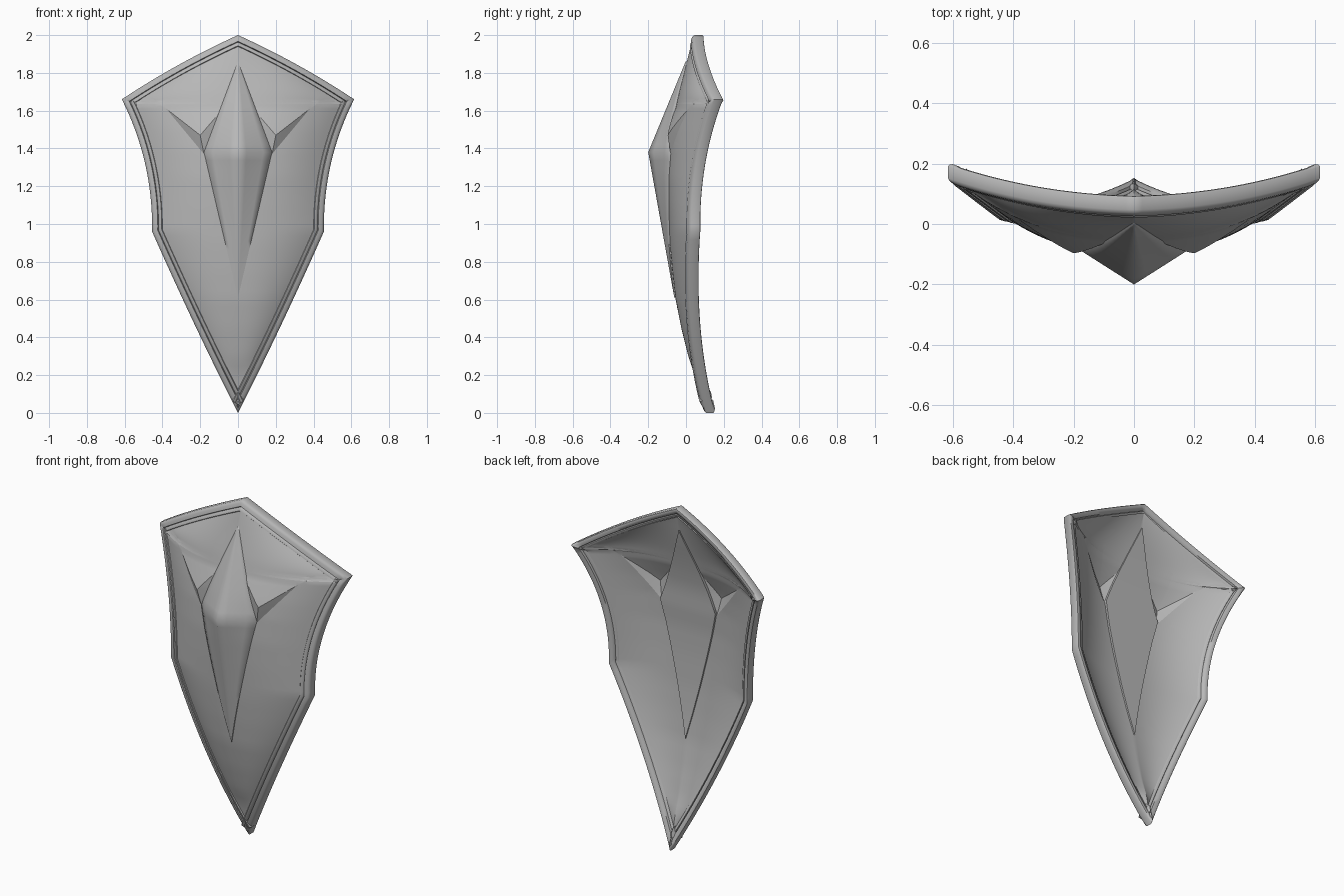
import bpy, bmesh
from mathutils import Vector

if "Cube" in bpy.data.objects:
    bpy.data.objects.remove(bpy.data.objects["Cube"])

grey = bpy.data.materials.new("steel_grey")
grey.diffuse_color = (0.48, 0.48, 0.48, 1)
grey.use_nodes = True
grey.node_tree.nodes["Principled BSDF"].inputs["Base Color"].default_value = grey.diffuse_color


def finish(name, bm, angle):
    bmesh.ops.recalc_face_normals(bm, faces=bm.faces)
    me = bpy.data.meshes.new(name)
    bm.to_mesh(me)
    bm.free()
    me.materials.append(grey)
    ob = bpy.data.objects.new(name, me)
    bpy.context.collection.objects.link(ob)
    bpy.context.view_layer.objects.active = ob
    ob.select_set(True)
    bpy.ops.object.shade_smooth_by_angle(angle=angle)
    ob.select_set(False)
    return ob


def interp(table, z):
    """Linear lookup in rows of (z, value...) sorted by falling z."""
    if z >= table[0][0]:
        return table[0][1:]
    for a, b in zip(table, table[1:]):
        if z >= b[0]:
            f = (a[0] - z) / max(a[0] - b[0], 1e-9)
            return tuple(p + (q - p) * f for p, q in zip(a[1:], b[1:]))
    return table[-1][1:]


# Right half of the outline: three bowed edges, each through start, middle, end
edges = [((0, .035, 2), (.315, .064, 1.842), (.615, .14, 1.66)),
         ((.615, .14, 1.66), (.492, .045, 1.32), (.455, .018, .96)),
         ((.455, .018, .96), (.226, .018, .46), (0, .095, 0))]
N = 24
half = []
for e in edges:
    a, m, b = map(Vector, e)
    for i in range(N):
        t = i / N
        half.append(a * (1 - t) * (1 - 2 * t) + m * 4 * t * (1 - t) + b * t * (2 * t - 1))
half.append(Vector(edges[-1][2]))
loop = half + [Vector((-p.x, p.y, p.z)) for p in half[-2:0:-1]]


def inset(d):
    """Outline moved inward by d with mitred corners, leaning forward."""
    out = []
    for i, p in enumerate(loop):
        u = p - loop[i - 1]
        v = loop[(i + 1) % len(loop)] - p
        n1 = Vector((u.z, 0, -u.x)).normalized()
        n2 = Vector((v.z, 0, -v.x)).normalized()
        n = (n1 + n2) / (1 + n1.dot(n2))
        out.append(p + n * d + Vector((0, -.35 * d, 0)))
    return out


# Rim: grooved, round-edged cross-section swept round the outline
profile = [(0, .05), (0, .012), (.004, .004), (.012, 0), (.030, .001), (.034, .010), (.038, .003),
           (.051, .003), (.057, .012), (.057, .046), (.051, .055), (.038, .055),
           (.034, .048), (.030, .060), (.012, .062), (.004, .058)]
bm = bmesh.new()
rings = [[bm.verts.new(p + Vector((0, dy, 0))) for p in inset(d)] for d, dy in profile]
L = len(loop)
for k, r in enumerate(rings):
    s = rings[(k + 1) % len(rings)]
    for i in range(L):
        j = (i + 1) % L
        bm.faces.new((r[i], r[j], s[j], s[i]))
finish("rim", bm, .85)

# Panel surface: bowed forward at the centre, with a raised triangle each side
border = inset(.05)[:len(half)]
border[0].x = border[-1].x = 0
SEAT = .009
sides = [(p.z, p.x, p.y + SEAT) for p in border[N:]]
z0, w0, y0 = sides[0]
sides.insert(0, (2, w0 + .5 * (2 - z0), y0 + .4 * (2 - z0)))
top_edge = [(-p.x, p.z, p.y + SEAT) for p in border[:N + 1]]
middle = [(1.95, .03), (1.9, .016), (1.8, -.01), (1.7, -.036), (1.6, -.06), (1.5, -.081),
          (1.4, -.094), (1.25, -.1), (1.1, -.096), (.9, -.086), (.75, -.073), (.6, -.055),
          (.45, -.025), (.3, .012), (.1, .08), (0, .1)]
tri = [(.38, 1.61), (.08, 1.61), (.18, 1.37)]
peak = (.2, 1.47)


def side_of(a, b, p):
    return (b[0] - a[0]) * (p[1] - a[1]) - (b[1] - a[1]) * (p[0] - a[0])


def bowed(x, z):
    w, ye = interp(sides, z)
    yc = min(interp(middle, z)[0], ye)
    t = min(abs(x) / max(w, 1e-6), 1)
    return yc + (ye - yc) * t ** 2.4


def height(x, z, raised=True):
    y = bowed(x, z)
    if z > z0:  # ease the upper part onto the rim
        zt, yt = interp(top_edge, -abs(x))
        s = min((z - z0) / max(zt - z0, 1e-4), 1)
        y += (yt - bowed(x, zt)) * s * s
    if raised:
        tent = min(side_of(tri[k], tri[(k + 1) % 3], (abs(x), z))
                   / side_of(tri[k], tri[(k + 1) % 3], peak) for k in range(3))
        y -= .03 * max(tent, 0)
    return y


# Panel: flat grid filling the rim, cut along the triangles, shaped and thickened
bm = bmesh.new()
C = 32
rows = [[bm.verts.new((p.x * (2 * c / C - 1), 0, p.z)) for c in range(C + 1)] for p in border]
for r, s in zip(rows, rows[1:]):
    for c in range(C):
        bm.faces.new((r[c], s[c], s[c + 1], r[c + 1]))
bmesh.ops.remove_doubles(bm, verts=bm.verts, dist=1e-5)
cuts = [(tri[k], tri[(k + 1) % 3]) for k in range(3)] + [(peak, t) for t in tri]
for sx in (1, -1):
    for a, b in cuts:
        near = [f for f in bm.faces if 1.3 < f.calc_center_median().z < 1.68
                and f.calc_center_median().x * sx > -.02]
        geom = set(near)
        for f in near:
            geom.update(f.verts, f.edges)
        bmesh.ops.bisect_plane(bm, geom=list(geom), dist=1e-5, plane_co=(sx * a[0], 0, a[1]),
                               plane_no=(sx * (b[1] - a[1]), 0, a[0] - b[0]))
for v in bm.verts:
    v.co.y = height(v.co.x, v.co.z)
ext = bmesh.ops.extrude_face_region(bm, geom=list(bm.faces), use_keep_orig=True)
for g in ext["geom"]:
    if isinstance(g, bmesh.types.BMVert):
        w = interp(sides, g.co.z)[0]
        g.co.y += .056 - .013 * min(abs(g.co.x) / max(w, 1e-6), 1)
finish("panel", bm, .4)

# Gem: long diamond with a ridged front and a shallow back that shows behind the panel
bm = bmesh.new()
ridge = [(1.86, 0, -.002), (1.38, .18, -.2), (.61, 0, -.062)]
zs = [1.86 - .48 * i / 12 for i in range(12)] + [1.38 - .77 * i / 18 for i in range(19)]
front, back = [], []
for z in zs:
    w, y = interp(ridge, z)
    edge = height(w, z, False)
    fr, bk = [], []
    for c in range(-4, 5):
        x, k = w * c / 4, abs(c) / 4
        fr.append(bm.verts.new((x, y + (edge - .006 - y) * k, z)))
        bk.append(bm.verts.new((x, max(edge, height(x, z, False)) + .064, z)))
    front.append(fr)
    back.append(bk)
for rows in (front, back):
    for r, s in zip(rows, rows[1:]):
        for c in range(8):
            bm.faces.new((r[c], s[c], s[c + 1], r[c + 1]))
for c in (0, 8):
    for i in range(len(zs) - 1):
        bm.faces.new((front[i][c], front[i + 1][c], back[i + 1][c], back[i][c]))
bmesh.ops.remove_doubles(bm, verts=bm.verts, dist=1e-5)
finish("gem", bm, 1.2)
